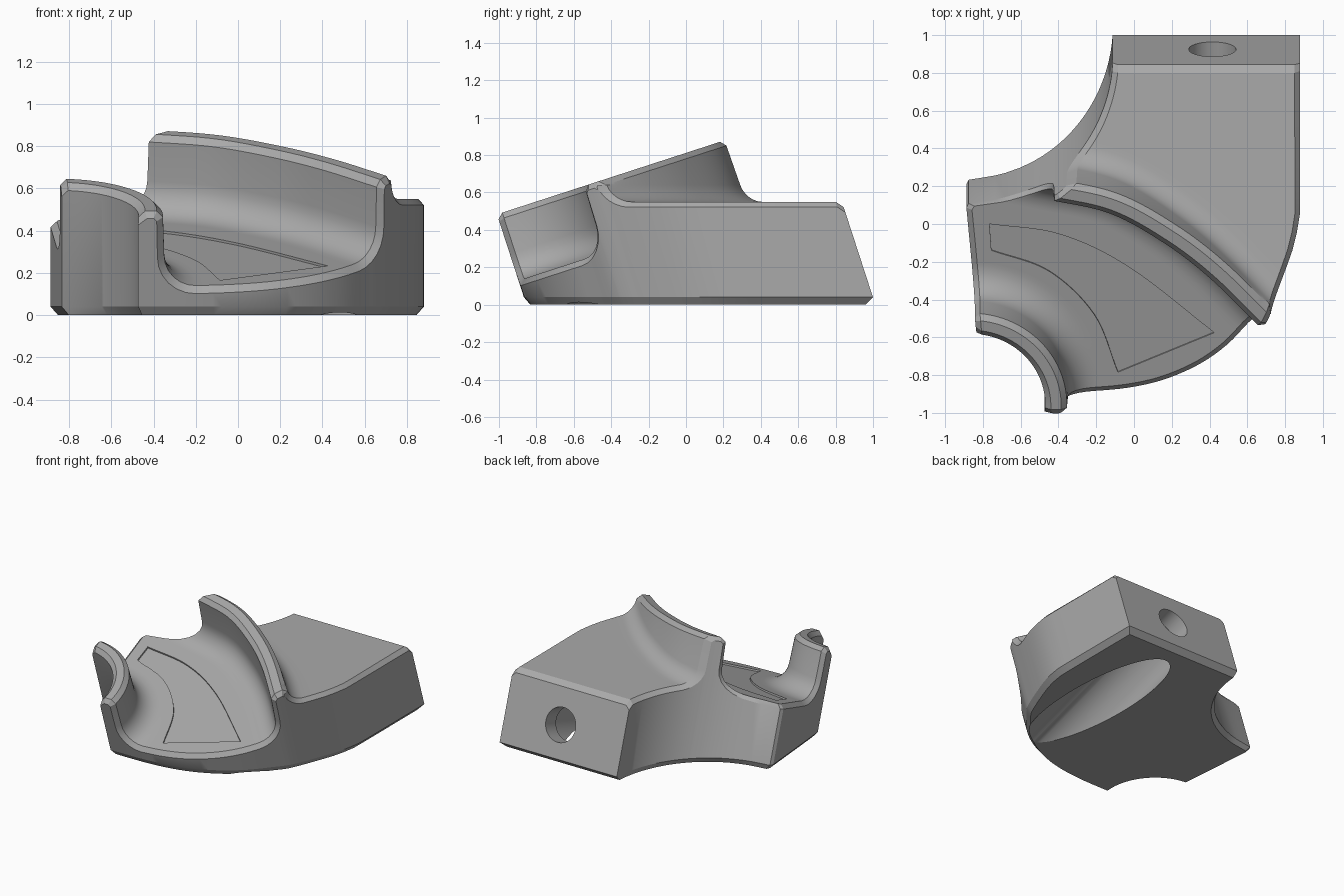
import bpy, bmesh, math
from mathutils import Vector, Matrix
from mathutils.geometry import intersect_line_line_2d as cross2d

if "Cube" in bpy.data.objects:
    bpy.data.objects.remove(bpy.data.objects["Cube"])

TILT = math.radians(18)
S, C = math.sin(TILT), math.cos(TILT)
BEV = 0.03          # rim chamfer
TOP, FLOOR = 0.772, 0.40
FIL, BACK_FIL = 0.15, 0.095
V2 = lambda *a: Vector(a)


def world(x, v, w):
    """Tilted track frame to world."""
    return Vector((x, v * C - w * S, v * S + w * C))


def deck(v):
    """Height, in the track frame, of the level rear deck."""
    return (0.55 - v * S) / C


# ---------- path helpers ----------
def spline(pts, n=10):
    p = [V2(*q) for q in pts]
    p = [2 * p[0] - p[1]] + p + [2 * p[-1] - p[-2]]
    out = []
    for a, b, c, d in zip(p, p[1:], p[2:], p[3:]):
        for i in range(n):
            t = i / n
            out.append(0.5 * (2 * b + (c - a) * t + (2 * a - 5 * b + 4 * c - d) * t * t
                              + (3 * b - a - 3 * c + d) * t ** 3))
    return out + [p[-2]]


def arc(cx, cy, r, a0, a1, n=40):
    angles = [math.radians(a0 + (a1 - a0) * i / n) for i in range(n + 1)]
    return [V2(cx + r * math.cos(a), cy + r * math.sin(a)) for a in angles]


def resample(path, n, trim=0.0):
    acc = [0.0]
    for a, b in zip(path, path[1:]):
        acc.append(acc[-1] + (b - a).length)
    out, k = [], 0
    for i in range(n):
        s = trim + (acc[-1] - 2 * trim) * i / (n - 1)
        while k < len(path) - 2 and acc[k + 1] < s:
            k += 1
        f = (s - acc[k]) / max(acc[k + 1] - acc[k], 1e-9)
        out.append(path[k].lerp(path[k + 1], f))
    return out


def extend(path, d):
    a = path[0] + (path[0] - path[1]).normalized() * d
    b = path[-1] + (path[-1] - path[-2]).normalized() * d
    return [a] + path + [b]


def offset(path, d):
    out = []
    for i, p in enumerate(path):
        t = (path[min(i + 1, len(path) - 1)] - path[max(i - 1, 0)]).normalized()
        out.append(p + V2(-t.y, t.x) * d)
    return out


def blend(p, q, f):
    return [a.lerp(b, f) for a, b in zip(p, q)]


def walk(path, fence):
    """Follow a path until it meets the fence."""
    out = [path[0]]
    for a, b in zip(path, path[1:]):
        hits = [h for c, d in zip(fence, fence[1:]) if (h := cross2d(a, b, c, d))]
        if hits:
            return out + [min(hits, key=lambda h: (h - a).length)]
        out.append(b)
    return out


# ---------- plan of the piece ----------
left_fence = [V2(-0.80, -0.75)] + arc(-0.89, 1.02, 0.779, -90, 12)
right_fence = [V2(-0.7, -0.812)] + spline([
    (-0.34, -0.812), (-0.2, -0.808), (-0.02, -0.789), (0.16, -0.745), (0.346, -0.66),
    (0.494, -0.55), (0.61, -0.421), (0.69, -0.325), (0.74, -0.22), (0.795, -0.087),
    (0.85, 0.065), (0.88, 0.22)], 5) + [V2(0.88, 1.2)]
M = 90
small_wall = resample(arc(-0.865, -0.765, 0.395, 112, -20), M)
big_wall = resample(extend(spline([(-0.46, 0.372), (-0.13, 0.294), (0.16, 0.127),
                                   (0.4, -0.067), (0.66, -0.335)]), 0.35), M)
back_line = lambda v: resample([V2(-0.6, v), V2(1.4, v)], M)


def clip(path):
    m = len(path) // 2
    return walk(path[m::-1], left_fence)[::-1] + walk(path[m:], right_fence)[1:]


# ---------- cross-section rows: (path, height, end path, end height, on deck) ----------
def inset(profile, before, after):
    """Shift a section into the material by the chamfer."""
    p = [V2(*q) for q in [before] + profile + [after]]
    out = []
    for a, b, c in zip(p, p[1:], p[2:]):
        t = ((b - a).normalized() + (c - b).normalized()).normalized()
        out.append(b + V2(t.y, -t.x) * BEV)
    return out


quarter = [math.radians(15 * i) for i in range(7)]
low = TOP - BEV
prof1 = [(0, low), (BEV, TOP), (0.085, TOP), (0.115, low)]
prof1 += [(0.121 + FIL * (1 - math.cos(a)), FLOOR + FIL * (1 - math.sin(a))) for a in quarter]
ins1 = inset(prof1, (0, 0), (1, FLOOR))
ins1[0] = V2(0, low - BEV)

prof2 = [(-FIL * (1 - math.cos(a)), FLOOR + FIL * (1 - math.sin(a))) for a in quarter[::-1]]
prof2 += [(0.006, low), (0.036, TOP), (0.095, TOP), (0.125, low)]
n_abs = len(prof2)
DECK = 0.5
prof2 += [(0.131 + BACK_FIL * (1 - math.cos(a)), DECK + BACK_FIL * (1 - math.sin(a)))
          for a in quarter]
ins2 = inset(prof2, (-1, FLOOR), (1, DECK))

rows = []
for (d, w), e in zip(prof1, ins1):
    rows.append((offset(small_wall, d), w, offset(small_wall, e.x), e.y, False))
floor_a, floor_b = rows[-1][0], offset(big_wall, prof2[0][0])
for k in range(1, 20):
    p = blend(floor_a, floor_b, k / 20)
    rows.append((p, FLOOR, p, FLOOR - BEV, False))
for i, ((d, w), e) in enumerate(zip(prof2, ins2)):
    rel = i >= n_abs
    z0 = DECK if rel else 0
    rows.append((offset(big_wall, d), w - z0, offset(big_wall, e.x), e.y - z0, rel))
deck_a, deck_b = rows[-1][0], back_line(0.931)
for k in range(1, 13):
    p = blend(deck_a, deck_b, k / 12)
    rows.append((p, 0, p, -BEV, True))
p = back_line(0.963)
rows.append((p, -BEV, p, -2 * BEV, True))

# ---------- solid: swept top, skirt, chamfered foot ----------
COLS = 48
bm = bmesh.new()
grid, plan = [], []
for main, w, end, we, rel in rows:
    ends = clip(end)
    pts = [ends[0]] + resample(clip(main), COLS, BEV) + [ends[-1]]
    hs = [we] + [w] * COLS + [we]
    plan.append(pts)
    grid.append([bm.verts.new(world(q.x, q.y, h + (deck(q.y) if rel else 0)))
                 for q, h in zip(pts, hs)])
for r0, r1 in zip(grid, grid[1:]):
    for j in range(COLS + 1):
        bm.faces.new((r0[j], r0[j + 1], r1[j + 1], r1[j]))
R, K = len(rows) - 1, COLS + 1
rim = [(0, j) for j in range(K)] + [(i, K) for i in range(R)]
rim += [(R, j) for j in range(K, 0, -1)] + [(i, 0) for i in range(R, 0, -1)]
foot = [bm.verts.new(world(plan[i][j].x, plan[i][j].y, -0.8)) for i, j in rim]
for k in range(len(rim)):
    n = (k + 1) % len(rim)
    a, b = grid[rim[k][0]][rim[k][1]], grid[rim[n][0]][rim[n][1]]
    bm.faces.new((a, foot[k], foot[n], b))
bmesh.ops.bisect_plane(bm, geom=bm.verts[:] + bm.edges[:] + bm.faces[:], dist=1e-6,
                       plane_co=(0, 0, 0.04), plane_no=(0, 0, 1), clear_inner=True)
edges = [e for e in bm.edges if e.is_boundary]
new = bmesh.ops.extrude_edge_only(bm, edges=edges)["geom"]
for v in [g for g in new if isinstance(g, bmesh.types.BMVert)]:
    v.co = (v.co.x * 0.96, v.co.y * 0.96, 0)
bmesh.ops.edgeloop_fill(bm, edges=[e for e in bm.edges if e.is_boundary])
bmesh.ops.recalc_face_normals(bm, faces=bm.faces[:])


def make(name, b):
    mesh = bpy.data.meshes.new(name)
    b.to_mesh(mesh)
    b.free()
    ob = bpy.data.objects.new(name, mesh)
    bpy.context.scene.collection.objects.link(ob)
    return ob


body = make("curved_track_body", bm)
grey = bpy.data.materials.new("plain grey")
grey.use_nodes = True
grey.diffuse_color = (0.4, 0.4, 0.4, 1)
grey.node_tree.nodes["Principled BSDF"].inputs["Base Color"].default_value = (0.4, 0.4, 0.4, 1)
body.data.materials.append(grey)


# ---------- cutters: underside bore, rear hole, floor panel ----------
def bore(name, r, v0, v1):
    b = bmesh.new()
    place = Matrix.Translation(world(0.415, (v0 + v1) / 2, -0.03))
    bmesh.ops.create_cone(b, cap_ends=True, segments=64, radius1=r, radius2=r, depth=v1 - v0,
                          matrix=place @ Matrix.Rotation(TILT - math.pi / 2, 4, "X"))
    return make(name, b)


def panel(name):
    ring = spline([(-0.765, 0.13), (-0.39, 0.072), (-0.024, -0.112), (0.425, -0.475)], 8)
    ring += spline([(-0.085, -0.695), (-0.21, -0.375), (-0.45, -0.133), (-0.755, -0.017)], 8)
    b = bmesh.new()
    lo, hi = [[b.verts.new(world(q.x, q.y, w)) for q in ring] for w in (FLOOR - 0.012, 0.5)]
    b.faces.new(lo)
    b.faces.new(hi)
    for k in range(len(ring)):
        n = (k + 1) % len(ring)
        b.faces.new((lo[k], lo[n], hi[n], hi[k]))
    bmesh.ops.recalc_face_normals(b, faces=b.faces[:])
    return make(name, b)


bpy.context.view_layer.objects.active = body
body.select_set(True)
for cutter in (bore("underside_bore_cutter", 0.23, -1.2, 0.83),
               bore("rear_hole_cutter", 0.125, 0.75, 1.1), panel("floor_panel_cutter")):
    cutter.data.materials.append(grey)
    cutter.hide_render = True
    mod = body.modifiers.new(cutter.name, "BOOLEAN")
    mod.operation, mod.solver, mod.object = "DIFFERENCE", "EXACT", cutter
    bpy.ops.object.modifier_apply(modifier=mod.name)
    bpy.data.objects.remove(cutter)
bpy.ops.object.shade_smooth_by_angle(angle=math.radians(22))
